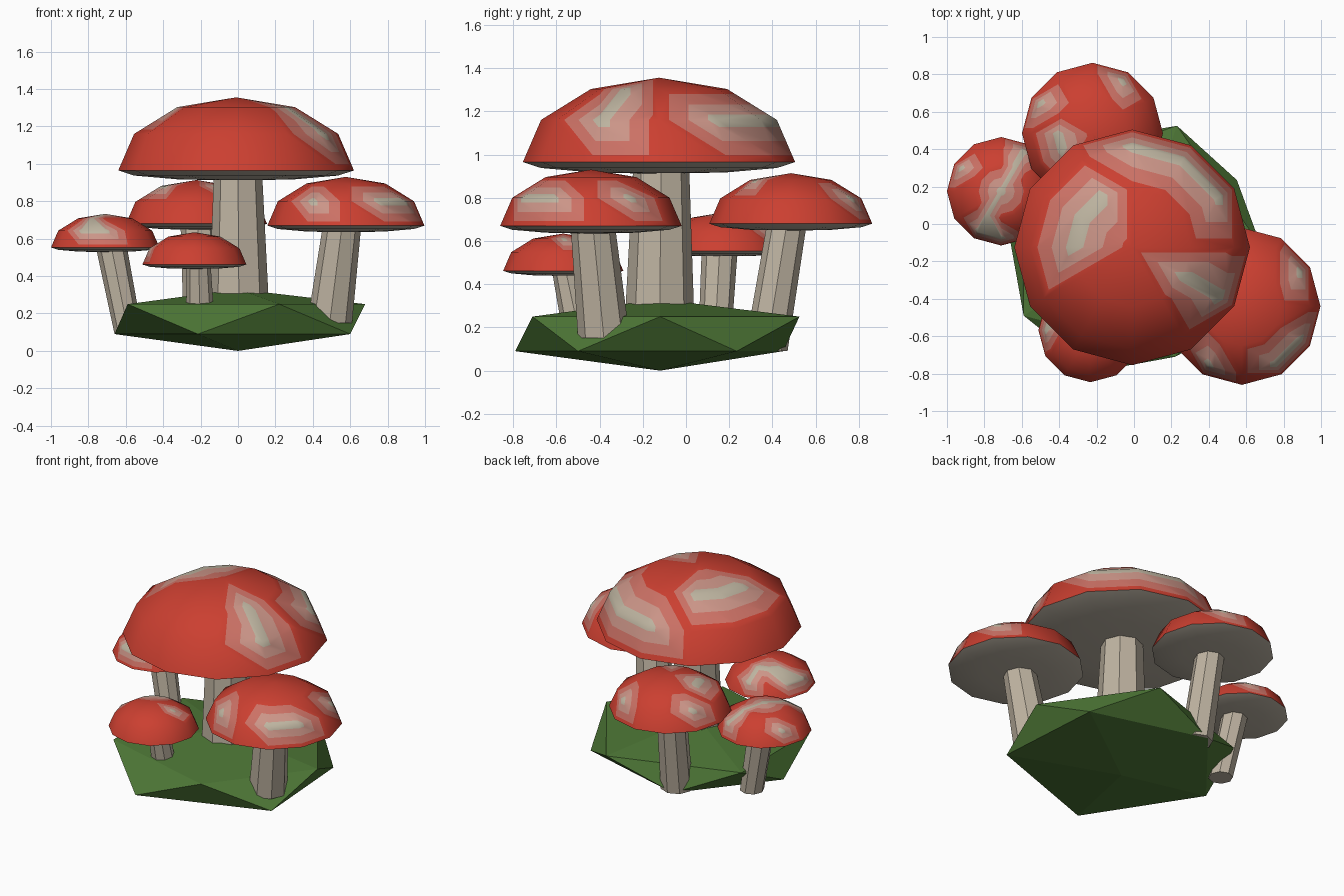
import bpy, bmesh, math
from mathutils import Vector

if "Cube" in bpy.data.objects:
    bpy.data.objects.remove(bpy.data.objects["Cube"])


def mat(name, rgb):
    m = bpy.data.materials.new(name)
    m.diffuse_color = (*rgb, 1)
    m.use_nodes = True
    m.node_tree.nodes["Principled BSDF"].inputs["Base Color"].default_value = m.diffuse_color
    return m


RED = mat("cap red", (0.60, 0.050, 0.030))
PINK = mat("spot edge pink", (0.60, 0.165, 0.13))
PALE = mat("spot pale pink", (0.60, 0.30, 0.245))
CREAM = mat("spot cream", (0.51, 0.455, 0.35))
STEM = mat("stem beige", (0.52, 0.455, 0.36))
GILL = mat("gill beige", (0.50, 0.45, 0.37))
GRASS = mat("grass green", (0.075, 0.185, 0.037))

BANDS = [(0, .17), (.17, .5), (.5, .83), (.83, 1)]   # spot strength per colour


def finish(bm, name, mats):
    bmesh.ops.remove_doubles(bm, verts=bm.verts, dist=1e-5)
    bmesh.ops.recalc_face_normals(bm, faces=bm.faces)
    me = bpy.data.meshes.new(name)
    bm.to_mesh(me)
    bm.free()
    for m in mats:
        me.materials.append(m)
    ob = bpy.data.objects.new(name, me)
    bpy.context.collection.objects.link(ob)
    return ob


def clip(poly, limit, sign):
    """Keep the part of a (point, value) polygon on one side of a value."""
    out = []
    for (p, a), (q, b) in zip(poly, poly[1:] + poly[:1]):
        da, db = sign * (a - limit), sign * (b - limit)
        if da >= 0:
            out.append((p, a))
        if da * db < 0:
            t = da / (da - db)
            out.append((p.lerp(q, t), limit))
    return out


def cap(name, x, y, rim, r, spots):
    """Squashed 12-sided dome; spots are cut out around (ring, angle) corners."""
    bm = bmesh.new()

    def corner(ring, k, squash):
        a, e = math.radians(30 * (k % 12)), math.radians(30 * ring)
        p = Vector((x + r * math.cos(e) * math.cos(a), y + r * math.cos(e) * math.sin(a),
                    rim + squash * r * math.sin(e)))
        white = (ring, 0 if ring == 3 else 30 * (k % 12)) in spots and squash > 0
        return p, float(white)

    def face(poly, index):
        f = bm.faces.new([bm.verts.new(p) for p, _ in poly])
        f.material_index, f.smooth = index, True

    for squash in (0.62, -0.087):
        for k in range(12):
            for ring in range(3):
                a, b = corner(ring, k, squash), corner(ring, k + 1, squash)
                c, d = corner(ring + 1, k + 1, squash), corner(ring + 1, k, squash)
                tris = [[a, b, d]] + ([[b, c, d]] if ring < 2 else [])
                for tri in tris:
                    if squash < 0:
                        face(tri, 4)
                        continue
                    if max(v for _, v in tri) == 0:
                        face(tri, 0)
                        continue
                    for i, (lo, hi) in enumerate(BANDS):
                        part = clip(clip(tri, lo, 1), hi, -1)
                        if len(part) > 2 and max(v for _, v in part) > lo and min(v for _, v in part) < hi:
                            face(part, i)
                        elif len(part) > 2 and lo > .8:
                            face(part, i)
    bmesh.ops.remove_doubles(bm, verts=bm.verts, dist=1e-5)
    for e in bm.edges:          # crisp rim between dome and gills
        if len({f.material_index == 4 for f in e.link_faces}) == 2:
            e.smooth = False
    return finish(bm, name, [RED, PINK, PALE, CREAM, GILL])


def stem(name, foot, head, r0, r1):
    """Leaning, tapered eight-sided stem."""
    bm = bmesh.new()
    rings = []
    for c, r in ((foot, r0), (head, r1)):
        rings.append([bm.verts.new((c[0] + r * math.cos(math.pi * i / 4),
                                    c[1] + r * math.sin(math.pi * i / 4), c[2])) for i in range(8)])
    lo, hi = rings
    for i in range(8):
        j = (i + 1) % 8
        bm.faces.new((lo[i], lo[j], hi[j], hi[i]))
    bm.faces.new(lo)
    bm.faces.new(hi)
    return finish(bm, name, [STEM])


# Grass mound: a squashed, slightly uneven icosahedron
bm = bmesh.new()
up = [bm.verts.new((*p, .25)) for p in
      ((.68, -.12), (.23, .525), (-.59, .25), (-.59, -.49), (.22, -.71))]
low = [bm.verts.new((*p, .09)) for p in
       ((.55, .235), (-.215, .45), (-.66, -.1), (-.215, -.79), (.6, -.5))]
top, bottom = bm.verts.new((0, -.12, .33)), bm.verts.new((0, -.12, 0))
for i in range(5):
    j = (i + 1) % 5
    for tri in ((top, up[i], up[j]), (up[i], low[i], up[j]),
                (low[i], low[j], up[j]), (bottom, low[j], low[i])):
        bm.faces.new(tri)
finish(bm, "grass_mound", [GRASS])

# Caps: ring 1 = outer corners, ring 2 = inner corners, ring 3 = tip
cap("large_cap", -.01, -.125, .965, .63,
    {(2, 120), (2, 150), (2, 180), (1, 30), (1, 60), (1, 90), (1, 330), (2, 330)})
cap("right_cap", .577, -.44, .67, .42,
    {(1, 30), (1, 300), (1, 330), (1, 240), (1, 150)})
cap("back_cap", -.222, .485, .68, .377,
    {(1, 60), (1, 150), (2, 180), (2, 210), (2, 300)})
cap("left_cap", -.71, .175, .553, .29,
    {(1, 150), (1, 60), (2, 60), (3, 0), (2, 240), (1, 240), (1, 270)})
cap("front_cap", -.233, -.568, .462, .278,
    {(1, 180), (1, 150), (2, 150), (2, 120), (2, 90), (1, 90), (2, 0)})

# Stems
stem("large_stem", (.005, -.122, .25), (0, -.115, .93), .16, .13)
stem("right_stem", (.49, -.38, .15), (.555, -.43, .66), .12, .103)
stem("back_stem", (-.19, .37, .09), (-.215, .465, .67), .10, .092)
stem("left_stem", (-.585, .13, .09), (-.675, .155, .545), .075, .083)
stem("front_stem", (-.203, -.50, .2), (-.21, -.555, .455), .075, .064)
